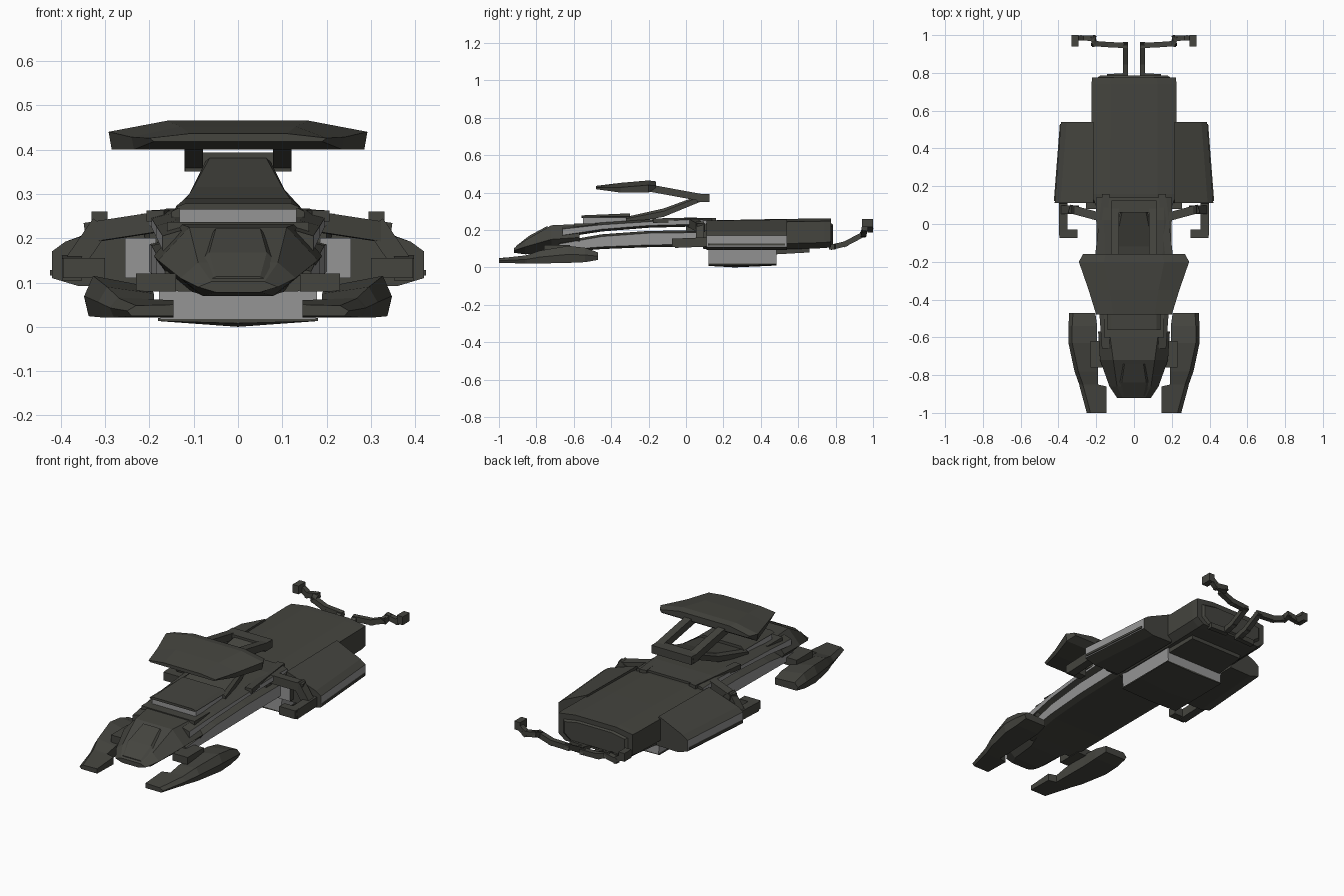
import bpy, bmesh
from mathutils import Vector

def material(name, rgb):
    m = bpy.data.materials.new(name)
    m.diffuse_color = (*rgb, 1)
    return m

DARK = material("dark_olive_hull", (0.058, 0.058, 0.049))
GREY = material("light_grey_panel", (0.30, 0.30, 0.30))

def finish(name, bm, rule=None, mirror=False):
    if mirror:
        g = bmesh.ops.duplicate(bm, geom=bm.verts[:] + bm.edges[:] + bm.faces[:])["geom"]
        for v in g:
            if isinstance(v, bmesh.types.BMVert):
                v.co.x *= -1
    bmesh.ops.recalc_face_normals(bm, faces=bm.faces[:])
    bm.normal_update()
    for f in bm.faces:
        f.material_index = 1 if rule and rule(f.calc_center_median(), f.normal) else 0
    me = bpy.data.meshes.new(name)
    bm.to_mesh(me)
    bm.free()
    me.materials.append(DARK)
    me.materials.append(GREY)
    ob = bpy.data.objects.new(name, me)
    bpy.context.collection.objects.link(ob)
    return ob

def loft(name, sections, rule=None, sym=True):
    """Skin (y, [(x, z)...]) sections; sym closes each half profile across x=0,
    otherwise the part is copied to the other side."""
    bm = bmesh.new()
    rings = []
    for y, pts in sections:
        full = pts + [(-x, z) for x, z in reversed(pts)] if sym else pts
        rings.append([bm.verts.new((x, y, z)) for x, z in full])
    n = len(rings[0])
    for a, b in zip(rings, rings[1:]):
        for i in range(n):
            j = (i + 1) % n
            bm.faces.new((a[i], a[j], b[j], b[i]))
    bm.faces.new(rings[0])
    bm.faces.new(rings[-1])
    return finish(name, bm, rule, not sym)

def box(name, x, y, z, rule=None, sym=True):
    """Box from ranges; x is a half width when sym."""
    p = [(x, z[0]), (x, z[1])] if sym else [(x[0], z[0]), (x[1], z[0]), (x[1], z[1]), (x[0], z[1])]
    return loft(name, [(y[0], p), (y[1], p)], rule, sym)

def beam(name, path, w, h):
    """Mirrored chain of square bars along a path."""
    bm = bmesh.new()
    for a, b in zip(path, path[1:]):
        a, b = Vector(a), Vector(b)
        d = b - a
        mat = d.to_track_quat('Y', 'Z').to_matrix().to_4x4()
        mat.translation = (a + b) / 2
        g = bmesh.ops.create_cube(bm, size=1)["verts"]
        for v in g:
            v.co = mat @ Vector((v.co.x * w, v.co.y * (d.length + w * 0.9), v.co.z * h))
    return finish(name, bm, None, True)

side = lambda c, n: abs(n.x) > 0.7
not_top = lambda c, n: n.z < 0.6

# nose
loft("nose", [
    (-0.92, [(0.05, 0.078), (0.09, 0.09), (0.06, 0.102)]),
    (-0.86, [(0.08, 0.07), (0.13, 0.11), (0.09, 0.145)]),
    (-0.72, [(0.09, 0.075), (0.18, 0.15), (0.11, 0.225)]),
    (-0.57, [(0.14, 0.09), (0.19, 0.16), (0.13, 0.232)])])
# canopy on the nose tip
loft("canopy", [
    (-0.91, [(0.05, 0.09), (0.08, 0.10), (0.05, 0.113)]),
    (-0.84, [(0.07, 0.10), (0.10, 0.13), (0.065, 0.168)]),
    (-0.74, [(0.07, 0.12), (0.09, 0.17), (0.05, 0.222)])])

# lower and upper fuselage decks, grey on the flanks
def deck(y, w, lo, hi, top):
    return (y, [(w - 0.03, lo), (w, lo + 0.012), (w, hi), (top, hi + 0.012)])
loft("lower_fuselage", [deck(-0.68, 0.165, 0.08, 0.125, 0.12), deck(-0.45, 0.185, 0.098, 0.165, 0.14),
                        deck(-0.2, 0.195, 0.108, 0.183, 0.15), deck(0.14, 0.2, 0.113, 0.187, 0.15)], side)
loft("upper_fuselage", [deck(-0.66, 0.17, 0.16, 0.205, 0.13), deck(-0.45, 0.185, 0.192, 0.228, 0.14),
                        deck(-0.2, 0.195, 0.212, 0.244, 0.15), deck(0.02, 0.2, 0.218, 0.255, 0.16),
                        deck(0.14, 0.2, 0.218, 0.25, 0.16)], side)
# inner core joining the decks at both ends
box("rear_core", 0.17, (0.0, 0.15), (0.12, 0.245))
# engine box with grey walls and dark lid
box("engine_box", 0.132, (-0.55, -0.31), (0.215, 0.268), not_top)
loft("engine_lid", [(-0.56, [(0.13, 0.265), (0.14, 0.27), (0.12, 0.278)]),
                    (-0.30, [(0.13, 0.265), (0.14, 0.272), (0.12, 0.289)])])
# engine surround
box("engine_front_step", 0.16, (-0.6, -0.47), (0.2, 0.236))

# spoiler plate
loft("spoiler", [
    (-0.48, [(0.19, 0.418), (0.20, 0.426), (0.11, 0.436)]),
    (-0.35, [(0.235, 0.40), (0.24, 0.428), (0.13, 0.452)]),
    (-0.20, [(0.285, 0.40), (0.292, 0.44), (0.16, 0.465)]),
    (-0.16, [(0.26, 0.425), (0.27, 0.437), (0.15, 0.46)])])
# spoiler frame: upper struts, crossbar and lower tapered panel
beam("spoiler_strut", [(0.10, -0.2, 0.425), (0.10, 0.09, 0.372)], 0.042, 0.038)
box("spoiler_crossbar", 0.12, (0.06, 0.125), (0.35, 0.393))
loft("spoiler_support", [
    (-0.32, [(0.15, 0.235), (0.15, 0.26), (0.13, 0.27)]),
    (-0.12, [(0.11, 0.27), (0.11, 0.30), (0.10, 0.315)]),
    (0.08, [(0.07, 0.352), (0.07, 0.38), (0.06, 0.388)])])
# raised collar rails beside the support
beam("collar_rail", [(0.185, -0.16, 0.25), (0.15, 0.14, 0.252)], 0.04, 0.025)

# front skids
def skid(y, xi, xo, lo, hi, inner):
    return (y, [(xi, lo), (xo - 0.01, lo), (xo, (lo + hi) / 2), (xo - 0.02, hi), (xi, inner)])
loft("front_skid", [
    skid(-1.0, 0.145, 0.25, 0.024, 0.048, 0.05), skid(-0.86, 0.145, 0.288, 0.021, 0.064, 0.06),
    skid(-0.85, 0.19, 0.29, 0.021, 0.066, 0.062), skid(-0.78, 0.19, 0.315, 0.021, 0.09, 0.075),
    skid(-0.63, 0.195, 0.347, 0.024, 0.115, 0.09), skid(-0.54, 0.195, 0.347, 0.028, 0.105, 0.085),
    skid(-0.47, 0.205, 0.343, 0.04, 0.08, 0.075)], None, False)
box("skid_mount", (0.14, 0.23), (-0.76, -0.62), (0.08, 0.12), None, False)

# rear hull
def hull(y, w, lo, top):
    return (y, [(w - 0.04, lo), (w, lo + 0.03), (w, top - 0.015), (w * 0.55, top)])
loft("rear_hull", [hull(0.09, 0.2, 0.1, 0.246), hull(0.16, 0.225, 0.095, 0.252), hull(0.45, 0.225, 0.095, 0.258),
                   hull(0.74, 0.225, 0.103, 0.262), hull(0.775, 0.222, 0.108, 0.262)])
loft("tail_cap", [hull(0.77, 0.2, 0.115, 0.24), hull(0.785, 0.18, 0.125, 0.23)])
loft("underside_plate", [(0.45, [(0.17, 0.068), (0.17, 0.11)]), (0.66, [(0.16, 0.08), (0.16, 0.11)])])

# side pods, grey on the outer wall
def pod(y, o, s):
    return (y, [(0.2, 0.095), (o - 0.06, 0.092), (o, 0.11), (o, 0.17), (o - 0.03, 0.192), (0.215, 0.25 + s)])
loft("side_pod", [pod(0.11, 0.42, 0.0), pod(0.54, 0.387, 0.006)],
     lambda c, n: abs(n.x) > 0.9 and abs(c.x) > 0.35, False)
# dark strip along each pod
beam("pod_strip", [(0.42, 0.125, 0.122), (0.389, 0.525, 0.122)], 0.008, 0.012)
# grey intake faces at the pod fronts
box("intake_face", (0.185, 0.255), (0.08, 0.115), (0.11, 0.2), lambda c, n: n.y < -0.5, False)

# belly box
loft("belly_box", [(0.12, [(0.175, 0.018), (0.18, 0.1)]), (0.485, [(0.175, 0.018), (0.18, 0.1)])], not_top)
loft("belly_skin", [(0.12, [(0.0, 0.008), (0.18, 0.013), (0.18, 0.02)]),
                    (0.26, [(0.0, 0.0), (0.18, 0.013), (0.18, 0.02)]),
                    (0.485, [(0.0, 0.01), (0.18, 0.015), (0.18, 0.02)])])

# hooked side arms
beam("side_arm", [(0.19, 0.04, 0.235), (0.32, 0.075, 0.215), (0.365, 0.075, 0.15)], 0.045, 0.045)
beam("arm_prong", [(0.375, 0.09, 0.135), (0.375, -0.04, 0.13)], 0.045, 0.05)
box("arm_tip", (0.30, 0.395), (-0.075, -0.03), (0.11, 0.155), None, False)

# rear antennae
beam("antenna", [(0.13, 0.78, 0.11), (0.045, 0.785, 0.11), (0.045, 0.85, 0.125), (0.045, 0.945, 0.175),
                 (0.14, 0.95, 0.18), (0.21, 0.955, 0.205), (0.215, 0.983, 0.215),
                 (0.27, 0.985, 0.205), (0.31, 0.985, 0.235)], 0.028, 0.028)
box("antenna_tip", (0.295, 0.33), (0.94, 1.0), (0.215, 0.26), None, False)
